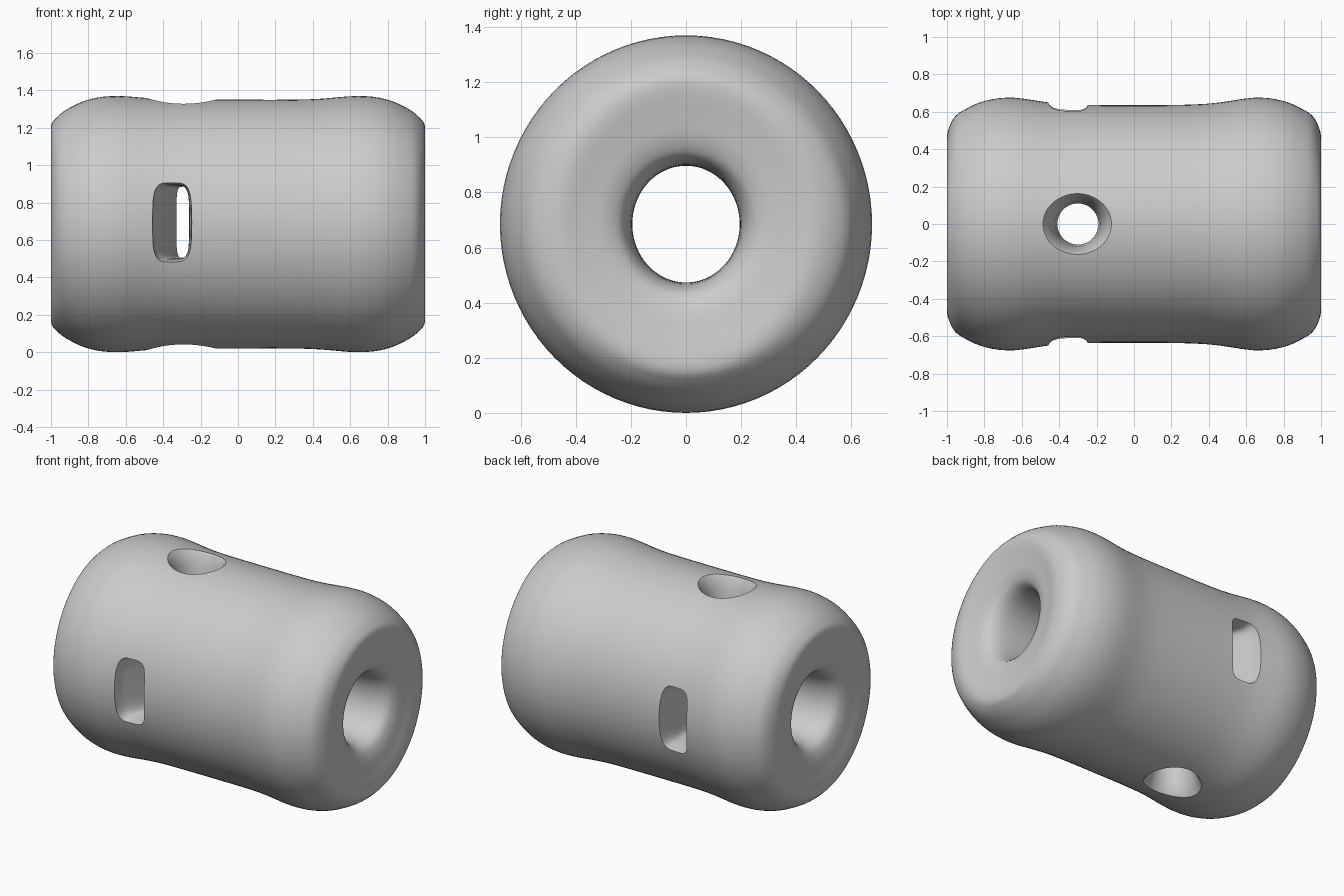
import bpy, bmesh, math

if "Cube" in bpy.data.objects:
    bpy.data.objects.remove(bpy.data.objects["Cube"], do_unlink=True)

MID = 0.685   # height of the long axis
HOLE_X = -0.3  # position of the cross holes along the body

stone = bpy.data.materials.new("stone grey")
stone.use_nodes = True
stone.diffuse_color = (0.6, 0.6, 0.6, 1)
stone.node_tree.nodes["Principled BSDF"].inputs["Base Color"].default_value = (0.6, 0.6, 0.6, 1)


def loft(name, rings, closed=False):
    """Skin a list of rings; either join the ends or cap them."""
    bm = bmesh.new()
    loops = [[bm.verts.new(p) for p in ring] for ring in rings]
    n = len(loops[0])
    pairs = list(zip(loops, loops[1:]))
    if closed:
        pairs.append((loops[-1], loops[0]))
    else:
        bm.faces.new(loops[0])
        bm.faces.new(loops[-1])
    for a, b in pairs:
        for i in range(n):
            j = (i + 1) % n
            bm.faces.new((a[i], a[j], b[j], b[i]))
    bmesh.ops.recalc_face_normals(bm, faces=bm.faces)
    mesh = bpy.data.meshes.new(name)
    bm.to_mesh(mesh)
    bm.free()
    mesh.materials.append(stone)
    obj = bpy.data.objects.new(name, mesh)
    bpy.context.collection.objects.link(obj)
    return obj


def angles(n):
    return [2 * math.pi * i / n for i in range(n)]


def smooth_loop(pts, steps):
    """Closed Catmull-Rom curve through the points."""
    out, n = [], len(pts)
    for i in range(n):
        a, b, c, d = (pts[(i + k) % n] for k in (-1, 0, 1, 2))
        for s in range(steps):
            t = s / steps
            out.append([0.5 * (2 * q + (r - p) * t + (2 * p - 5 * q + 4 * r - w) * t * t
                               + (3 * q - p - 3 * r + w) * t ** 3)
                        for p, q, r, w in zip(a, b, c, d)])
    return out


# Barrel body: half profile as (x, radius in y, radius in z), waist to bore
half = [(0.38, .642, .667), (0.64, .675, .685), (0.79, .66, .668), (0.9, .615, .622),
        (0.965, .565, .575), (1.0, .47, .52), (0.985, .37, .4), (0.965, .28, .3),
        (0.92, .225, .24), (0.8, .198, .215), (0.5, .195, .212)]
left = [(-x, ry, rz) for x, ry, rz in reversed(half)]
profile = smooth_loop([(0, .635, .665)] + half + [(0, .195, .212)] + left, 4)
body = loft("bead_body", [[(x, ry * math.cos(a), MID + rz * math.sin(a)) for a in angles(96)]
                          for x, ry, rz in profile], closed=True)

# Vertical cross hole, flared toward both ends
flare = [(0, .11), (.38, .11), (.5, .122), (.58, .138), (.64, .16), (.69, .2), (.8, .26)]
flare = [(-z, r) for z, r in reversed(flare[1:])] + flare
cutters = [loft("cross_hole_cutter",
                [[(HOLE_X + r * math.cos(a), r * math.sin(a), MID + z) for a in angles(48)]
                 for z, r in flare])]

# Side slots, narrowing inward against a slanted wall: depth, x range, half height
slot = [(.02, -.33, -.262, .19), (.2, -.33, -.262, .19), (.48, -.4, -.26, .195),
        (.56, -.44, -.255, .2), (.62, -.455, -.25, .215), (.8, -.465, -.22, .235)]


def slot_ring(y, x0, x1, h):
    ring = []
    for a in angles(40):
        c, s = math.cos(a), math.sin(a)
        ring.append(((x0 + x1) / 2 + (x1 - x0) / 2 * math.copysign(abs(c) ** .5, c),
                     y, MID + .01 + h * math.copysign(abs(s) ** .5, s)))
    return ring


for side, label in ((-1, "front"), (1, "back")):
    cutters.append(loft(label + "_slot_cutter",
                        [slot_ring(side * d, x0, x1, h) for d, x0, x1, h in slot]))

# Cut the openings
bpy.context.view_layer.objects.active = body
for cutter in cutters:
    cutter.hide_render = True
    mod = body.modifiers.new(cutter.name, "BOOLEAN")
    mod.operation = "DIFFERENCE"
    mod.solver = "EXACT"
    mod.object = cutter
    bpy.ops.object.modifier_apply(modifier=mod.name)
for cutter in cutters:
    bpy.data.objects.remove(cutter, do_unlink=True)

# Smooth shading with crisp opening edges
bpy.ops.object.select_all(action="DESELECT")
body.select_set(True)
bpy.ops.object.shade_smooth_by_angle(angle=math.radians(40))
